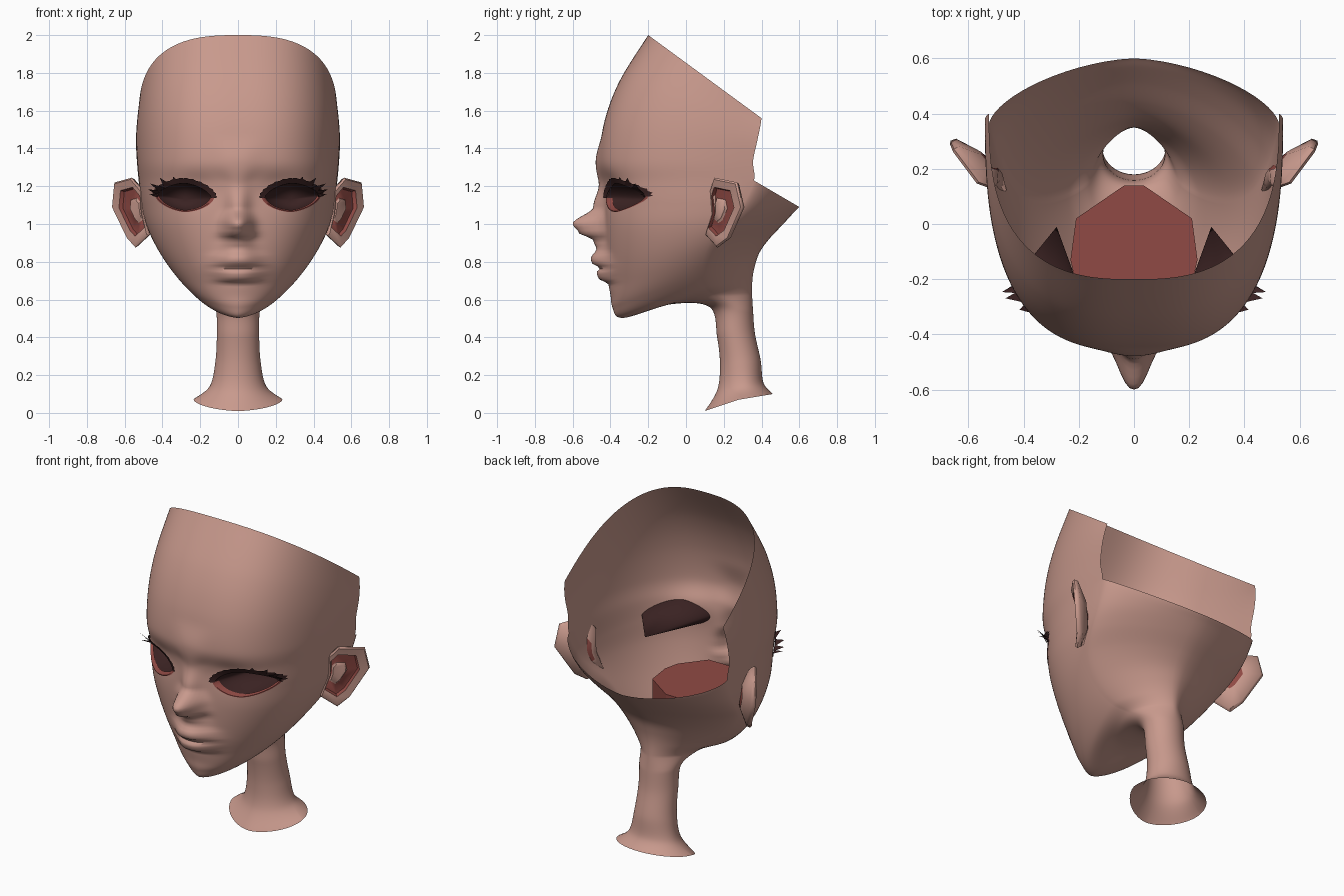
import bpy, bmesh, math
from mathutils import Vector
from mathutils.bvhtree import BVHTree

if "Cube" in bpy.data.objects:
    bpy.data.objects.remove(bpy.data.objects["Cube"], do_unlink=True)


def material(name, color):
    mat = bpy.data.materials.new(name)
    mat.use_nodes = True
    mat.diffuse_color = (*color, 1)
    mat.node_tree.nodes["Principled BSDF"].inputs["Base Color"].default_value = (*color, 1)
    return mat


skin = material("skin", (0.58, 0.32, 0.265))
red = material("inner red", (0.28, 0.068, 0.058))
dark = material("lash brown", (0.042, 0.016, 0.016))


def finish(name, bm, mats, mirror=False, angle=60, recalc=True):
    if recalc:
        bmesh.ops.recalc_face_normals(bm, faces=bm.faces)
    mesh = bpy.data.meshes.new(name)
    bm.to_mesh(mesh)
    bm.free()
    for mat in mats:
        mesh.materials.append(mat)
    obj = bpy.data.objects.new(name, mesh)
    bpy.context.collection.objects.link(obj)
    if mirror:
        obj.modifiers.new("mirror", "MIRROR").use_mirror_merge = False
    bpy.ops.object.select_all(action="DESELECT")
    obj.select_set(True)
    bpy.context.view_layer.objects.active = obj
    bpy.ops.object.shade_smooth_by_angle(angle=math.radians(angle))


def bridge(bm, low, high, mat=0, closed=True):
    count = len(low)
    for i in range(count if closed else count - 1):
        j = (i + 1) % count
        bm.faces.new((low[i], low[j], high[j], high[i])).material_index = mat


def spline(keys, t):
    i = min(int(t), len(keys) - 2)
    f = t - i
    rows = [keys[max(0, min(len(keys) - 1, i + d))] for d in (-1, 0, 1, 2)]
    return [b + 0.5 * f * (c - a + f * (2 * a - 5 * b + 4 * c - d + f * (3 * (b - c) + d - a)))
            for a, b, c, d in zip(*rows)]


def lookup(table, z):
    for low, high in zip(table, table[1:]):
        if low[0] <= z <= high[0]:
            f = (z - low[0]) / (high[0] - low[0])
            f = f * f * (3 - 2 * f)
            return [a + (b - a) * f for a, b in zip(low[1:], high[1:])]
    return [0, 0.05]


# Head and neck rings: front y, z; half width, side y, z; back y, z; roundness
RINGS = [
    (.10, .01, .235, .28, .07, .46, .10, 1.7),
    (.165, .12, .15, .30, .14, .41, .16, 2),
    (.18, .25, .12, .29, .27, .395, .28, 2),
    (.165, .40, .112, .26, .42, .365, .42, 2),
    (.125, .56, .118, .24, .55, .355, .54, 2),
    (-.08, .575, .16, .15, .62, .35, .63, 1.8),
    (-.33, .503, .235, .1, .665, .352, .71, 1.6),
    (-.39, .56, .31, .08, .73, .365, .78, 1.75),
    (-.40, .68, .38, .09, .81, .39, .85, 2),
    (-.42, .82, .44, .13, .9, .44, .92, 2.2),
    (-.43, .98, .487, .22, 1, .515, 1, 2.5),
    (-.432, 1.12, .512, .3, 1.1, .57, 1.06, 2.65),
    (-.443, 1.22, .526, .36, 1.23, .6, 1.09, 2.7),
    (-.46, 1.34, .535, .355, 1.33, .6, 1.1, 2.7),
    (-.43, 1.55, .54, .375, 1.43, .6, 1.1, 2.7),
    (-.35, 1.76, .536, .39, 1.5, .6, 1.1, 2.7),
    (-.2, 2, .525, .4, 1.56, .6, 1.1, 2.7),
]
# Nose, lips: height, forward push, half width
PROFILE = [
    (.6, 0, .11), (.68, .01, .11), (.713, .06, .11), (.742, .065, .12), (.768, .042, .13),
    (.79, .08, .12), (.815, .085, .11), (.87, .05, .085), (.915, .065, .07), (.955, .14, .075),
    (1, .17, .07), (1.09, .06, .06), (1.22, .02, .06), (1.33, .018, .1), (1.48, 0, .12),
]
EYE = (0.283, 1.143)
EYE_SIZE = (0.148, 0.076)
ALMOND = 1.65
TILT = 0.04


def eye_radius(x, z):
    a = abs(x) - EYE[0]
    b = z - EYE[1] - TILT * a
    return (abs(a / EYE_SIZE[0]) ** ALMOND + abs(b / EYE_SIZE[1]) ** ALMOND) ** (1 / ALMOND)


def eye_point(angle, r=1.0):
    def power(v):
        return math.copysign(abs(v) ** (2 / ALMOND), v)
    a = EYE_SIZE[0] * r * power(math.cos(angle))
    return EYE[0] + a, EYE[1] + TILT * a + EYE_SIZE[1] * r * power(math.sin(angle))


# Head shell: one loft from neck to open skull rim
STEPS, FRONT, BACK, RIM = 10, 48, 16, 12
bm = bmesh.new()
grid = []
for i in range((len(RINGS) - 1) * STEPS + 1):
    yf, zf, w, ys, zs, yb, zb, n = spline(RINGS, i / STEPS)
    row = []
    for j in range(-FRONT, FRONT + 2 * BACK):
        if j <= FRONT:
            u, ye, ze, p = math.sin(j / FRONT * math.pi / 2), yf, zf, n
        else:
            u = math.cos((j - FRONT) / BACK * math.pi / 2)
            ye, ze, p = yb, zb, 2 - 0.4 * min(1, max(0, i / STEPS - 4))
        c = max(0, 1 - abs(u) ** p) ** (1 / p)
        x, y, z = w * u, ys + (ye - ys) * c, zs + (ze - zs) * c
        if y < 0 and i > 6 * STEPS:
            push, wide = lookup(PROFILE, z)
            y -= push * math.exp(-(abs(x) / wide) ** 2.4)
            y += 0.025 * math.exp(-((abs(x) - 0.22) / 0.12) ** 2 - ((z - 1.2) / 0.08) ** 2)
        row.append(bm.verts.new((x, y, z)))
    grid.append(row)
for i, (low, high) in enumerate(zip(grid, grid[1:])):
    if i < RIM * STEPS:
        bridge(bm, low, high)
    else:
        bridge(bm, low[:2 * FRONT + 1], high[:2 * FRONT + 1], closed=False)
bmesh.ops.delete(bm, geom=[v for v in bm.verts if not v.link_faces], context="VERTS")
tree = BVHTree.FromBMesh(bm)


def surface(x, z):
    hit = tree.ray_cast(Vector((x, -2, z)), Vector((0, 1, 0)))[0]
    return hit.y if hit else -0.2


# Almond eye openings with clean edges
holes = []
for f in bm.faces:
    mid = f.calc_center_median()
    if mid.y < 0 and eye_radius(mid.x, mid.z) < 1:
        holes.append(f)
bmesh.ops.delete(bm, geom=holes, context="FACES")
for v in bm.verts:
    r = eye_radius(v.co.x, v.co.z)
    if v.is_boundary and v.co.y < 0 and 0.5 < r < 1.5:
        a, b = abs(v.co.x) - EYE[0], v.co.z - EYE[1]
        x, z = math.copysign(EYE[0] + a / r, v.co.x), EYE[1] + b / r
        v.co = (x, surface(x, z), z)
finish("head_shell", bm, [skin], recalc=False)


def eye_loop(bm, angles, radius, offset):
    loop = []
    for k, angle in enumerate(angles):
        x, z = eye_point(angle, radius(k) if callable(radius) else radius)
        loop.append(bm.verts.new((x, surface(x, z) + offset, z)))
    return loop


# Dark eye pockets tapering back into the skull
bm = bmesh.new()
turn = [k / 40 * 2 * math.pi for k in range(40)]
rim = eye_loop(bm, turn, 1.03, -0.003)
apex = bm.verts.new((0.28, -0.01, 1.13))
for k in range(40):
    bm.faces.new((rim[k], rim[(k + 1) % 40], apex))
finish("eye_pockets", bm, [dark], mirror=True)

# Upper lashes: ragged band and outer spikes
bm = bmesh.new()
upper = [-0.1 + k / 28 * (math.pi + 0.1) for k in range(29)]
inner = eye_loop(bm, upper, 0.95, -0.006)
outer = eye_loop(bm, upper, lambda k: 1.1 + 0.2 * math.sin(upper[k]) + 0.05 * (k % 2), -0.016)
bridge(bm, inner, outer, closed=False)
for angle, reach in ((0.05, 1.3), (0.3, 1.45), (0.55, 1.6), (0.85, 1.65), (1.15, 1.5)):
    base = [eye_point(angle + d, 1) for d in (-0.16, 0.16)]
    tip = eye_point(angle + 0.08, reach)
    depth = surface(*base[0]) - 0.035
    points = [(x, surface(x, z) - 0.008, z) for x, z in base] + [(tip[0], depth, tip[1])]
    bm.faces.new([bm.verts.new(p) for p in points])
finish("upper_lashes", bm, [dark], mirror=True)

# Lower eyelid edge, turned into the opening
bm = bmesh.new()
lower = [math.pi + k / 24 * math.pi for k in range(25)]
inside = eye_loop(bm, lower, 0.9, 0.025)
edge = eye_loop(bm, lower, 0.99, -0.005)
bridge(bm, inside, edge, closed=False)
bridge(bm, edge, eye_loop(bm, lower, 1.05, -0.005), closed=False)
finish("lower_lids", bm, [red], mirror=True)

# Flat-roofed mouth cavity seen inside the skull
bm = bmesh.new()
half = [(.1, -.36), (.21, -.22), (.23, -.13), (.21, .02), (.035, .14)]
plan = half + [(-x, y) for x, y in reversed(half)]
levels = [[bm.verts.new((x * s, (y + 0.13) * s - 0.13, z)) for x, y in plan]
          for s, z in ((0.7, 0.68), (0.99, 0.78), (1, 0.91))]
for low, high in zip(levels, levels[1:]):
    bridge(bm, low, high)
bm.faces.new(levels[-1])
bm.faces.new(levels[0][::-1])
finish("mouth_cavity", bm, [red], angle=30)

# Ears: angular rim, red hollow set forward, raised skin centre
bm = bmesh.new()
outline = [Vector(p) for p in (
    (.57, .145, 1.245), (.66, .265, 1.22), (.672, .295, 1.09), (.59, .22, .92),
    (.55, .16, .875), (.48, .1, .94), (.505, .135, 1.05), (.515, .125, 1.18))]
centre = sum(outline, Vector()) / len(outline)
out = Vector((0.75, -0.66, 0))
forward = Vector((-0.66, -0.75, 0.3))


def ear_loop(scale, depth, slide=0):
    return [bm.verts.new(centre + (p - centre) * scale - out * depth + forward * slide)
            for p in outline]


base = ear_loop(0.4, 0.065, 0.01)
loops = [base, ear_loop(0.95, 0.03), ear_loop(1, 0.01), ear_loop(0.95, 0),
         ear_loop(0.7, 0.003, 0.012), ear_loop(0.66, 0.025, 0.012),
         ear_loop(0.36, 0.025, 0.025), ear_loop(0.3, 0.014, 0.025)]
for k, (low, high) in enumerate(zip(loops, loops[1:])):
    bridge(bm, low, high, mat=1 if k in (4, 5) else 0)
bm.faces.new(loops[-1])
bm.faces.new(base[::-1]).material_index = 1
finish("ears", bm, [skin, red], mirror=True, angle=50)
